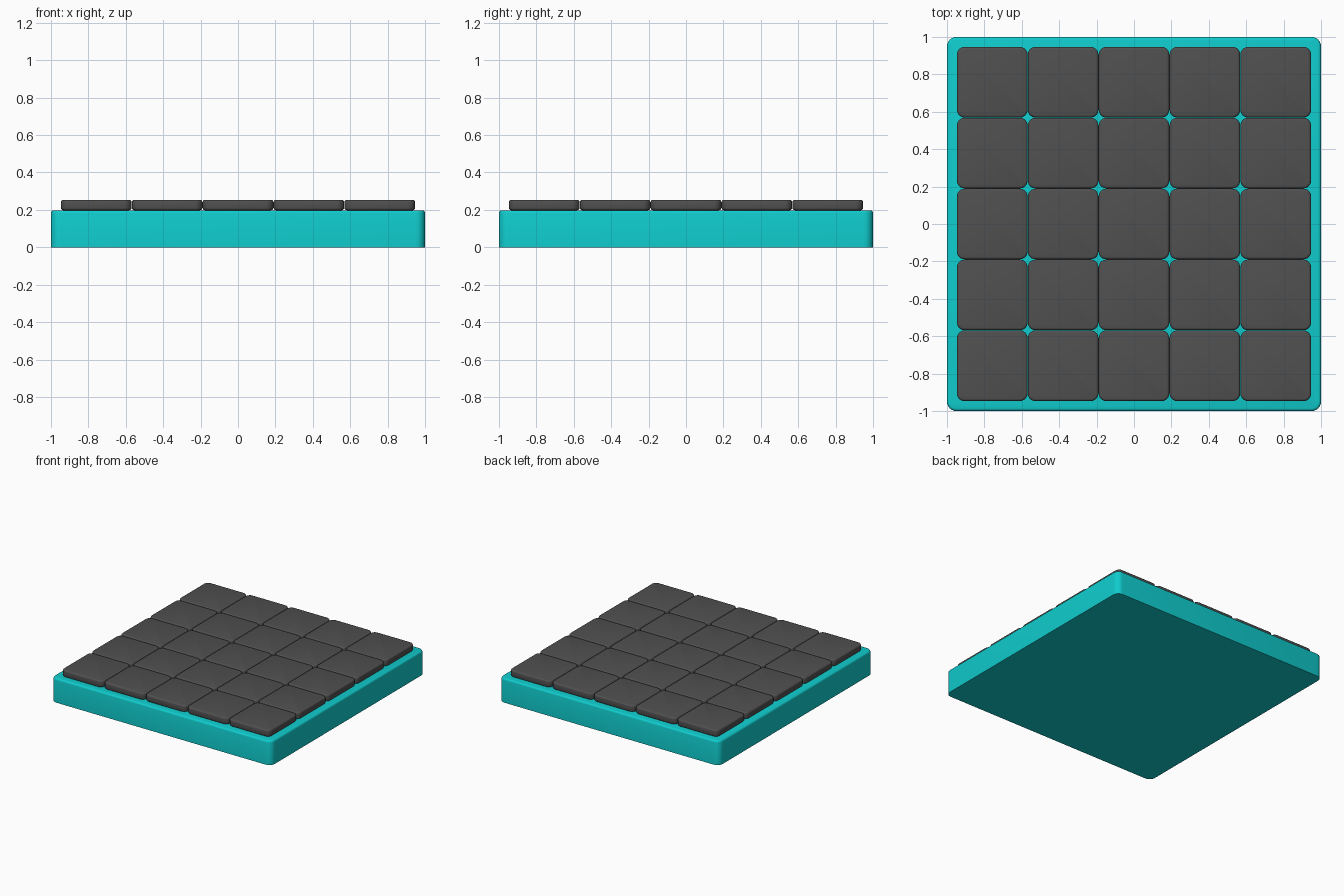
import bpy, bmesh

if "Cube" in bpy.data.objects:
    bpy.data.objects.remove(bpy.data.objects["Cube"])


def material(name, color):
    m = bpy.data.materials.new(name)
    m.diffuse_color = color
    m.use_nodes = True
    m.node_tree.nodes["Principled BSDF"].inputs["Base Color"].default_value = m.diffuse_color
    return m


def rounded_slab(name, size, height, radius, rim, both_rims):
    """Square slab with rounded upright corners and softened rims."""
    bm = bmesh.new()
    bmesh.ops.create_cube(bm, size=1)
    bmesh.ops.scale(bm, vec=(size, size, height), verts=bm.verts)
    bmesh.ops.translate(bm, vec=(0, 0, height / 2), verts=bm.verts)
    upright = [e for e in bm.edges
               if abs(e.verts[0].co.z - e.verts[1].co.z) > height / 2]
    bmesh.ops.bevel(bm, geom=upright, offset=radius, segments=6,
                    profile=0.5, affect='EDGES')
    levels = [height, 0] if both_rims else [height]
    rims = [e for e in bm.edges
            if any(all(abs(v.co.z - z) < 1e-5 for v in e.verts) for z in levels)]
    bmesh.ops.bevel(bm, geom=rims, offset=rim, segments=3,
                    profile=0.5, affect='EDGES')
    bmesh.ops.recalc_face_normals(bm, faces=bm.faces)
    mesh = bpy.data.meshes.new(name)
    bm.to_mesh(mesh)
    bm.free()
    return mesh


def place(name, mesh, location):
    ob = bpy.data.objects.new(name, mesh)
    ob.location = location
    bpy.context.collection.objects.link(ob)
    return ob


teal = material("teal", (0.005, 0.60, 0.61, 1))
dark = material("dark_grey", (0.08, 0.08, 0.08, 1))

# Base slab, sharp underneath
base_mesh = rounded_slab("base", 2.0, 0.198, 0.05, 0.015, False)
base_mesh.materials.append(teal)
base = place("base", base_mesh, (0, 0, 0))

# Five by five grid of paving tiles
PITCH = 0.379
tile_mesh = rounded_slab("tile", 0.377, 0.056, 0.04, 0.012, True)
tile_mesh.materials.append(dark)
tiles = [place(f"tile_{r}_{c}", tile_mesh,
               ((c - 2) * PITCH, (r - 2) * PITCH, 0.198))
         for r in range(5) for c in range(5)]

# Smooth shading on the rounded edges
for ob in (base, tiles[0]):
    bpy.ops.object.select_all(action='DESELECT')
    ob.select_set(True)
    bpy.context.view_layer.objects.active = ob
    bpy.ops.object.shade_smooth_by_angle(angle=0.6)
